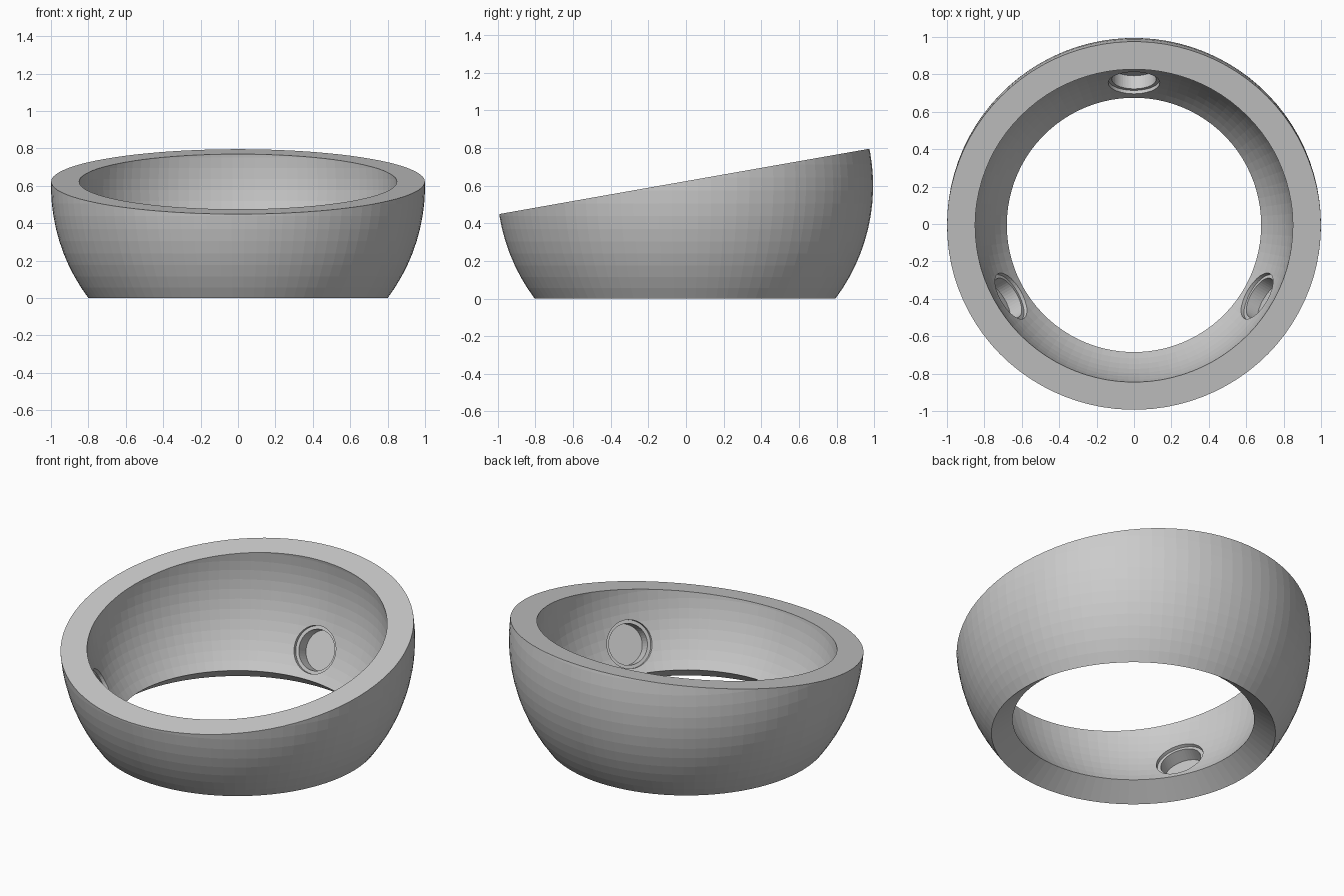
import bpy, bmesh
from math import sin, cos, radians, asin, pi
from mathutils import Matrix, Vector

cube = bpy.data.objects.get("Cube")
if cube:
    bpy.data.objects.remove(cube, do_unlink=True)

CENTRE = Vector((0, -0.005, 0.6))
OUTER, INNER = 1.0, 0.85
SEGMENTS = 90

grey = bpy.data.materials.new("plain grey")
grey.use_nodes = True
grey.diffuse_color = (0.6, 0.6, 0.6, 1)
grey.node_tree.nodes["Principled BSDF"].inputs["Base Color"].default_value = (0.6, 0.6, 0.6, 1)


def lathe(name, profile, segments, matrix):
    """Revolve a closed (radius, height) profile; zero radius makes a pole."""
    bm = bmesh.new()
    rings = []
    for r, z in profile:
        if r == 0:
            rings.append([bm.verts.new((0, 0, z))] * segments)
        else:
            rings.append([bm.verts.new((r * cos(a), r * sin(a), z))
                          for a in (2 * pi * i / segments for i in range(segments))])
    for lower, upper in zip(rings, rings[1:] + rings[:1]):
        for i in range(segments):
            j = (i + 1) % segments
            corners = list(dict.fromkeys((lower[i], lower[j], upper[j], upper[i])))
            if len(corners) > 2:
                bm.faces.new(corners)
    bmesh.ops.recalc_face_normals(bm, faces=bm.faces)
    bm.transform(matrix)
    mesh = bpy.data.meshes.new(name)
    bm.to_mesh(mesh)
    bm.free()
    mesh.materials.append(grey)
    obj = bpy.data.objects.new(name, mesh)
    bpy.context.collection.objects.link(obj)
    return obj


def cut(target, cutter):
    """Subtract the cutter and discard it."""
    mod = target.modifiers.new("cut", 'BOOLEAN')
    mod.operation = 'DIFFERENCE'
    mod.solver = 'EXACT'
    mod.object = cutter
    bpy.context.view_layer.objects.active = target
    bpy.ops.object.modifier_apply(modifier=mod.name)
    bpy.data.objects.remove(cutter, do_unlink=True)


# Spherical shell, with a radial cone closing its underside
low, high, steps = -asin(0.6), radians(30), 17
angles = [low + (high - low) * i / steps for i in range(steps + 1)]
profile = [(OUTER * cos(a), OUTER * sin(a)) for a in angles]
profile += [(INNER * cos(a), INNER * sin(a)) for a in reversed(angles)]
shell = lathe("ring_shell", profile, SEGMENTS, Matrix.Translation(CENTRE))

# Sloping top, rising toward the back
slope = Matrix.Translation((0, CENTRE.y, 0.623)) @ Matrix.Rotation(radians(10), 4, 'X')
cut(shell, lathe("top_cutter", [(0, 0), (3, 0), (3, 2), (0, 2)], 8, slope))

# Three stepped round sockets in the inner wall, pointing out and down
socket = [(0, 0.6), (0.138, 0.6), (0.138, 0.858), (0.118, 0.858), (0.118, 0.935), (0, 0.935)]
for turn in (90, 210, 330):
    aim = (Matrix.Translation(CENTRE) @ Matrix.Rotation(radians(turn), 4, 'Z')
           @ Matrix.Rotation(radians(90 + 25), 4, 'Y'))
    cut(shell, lathe("socket_cutter", socket, 48, aim))
